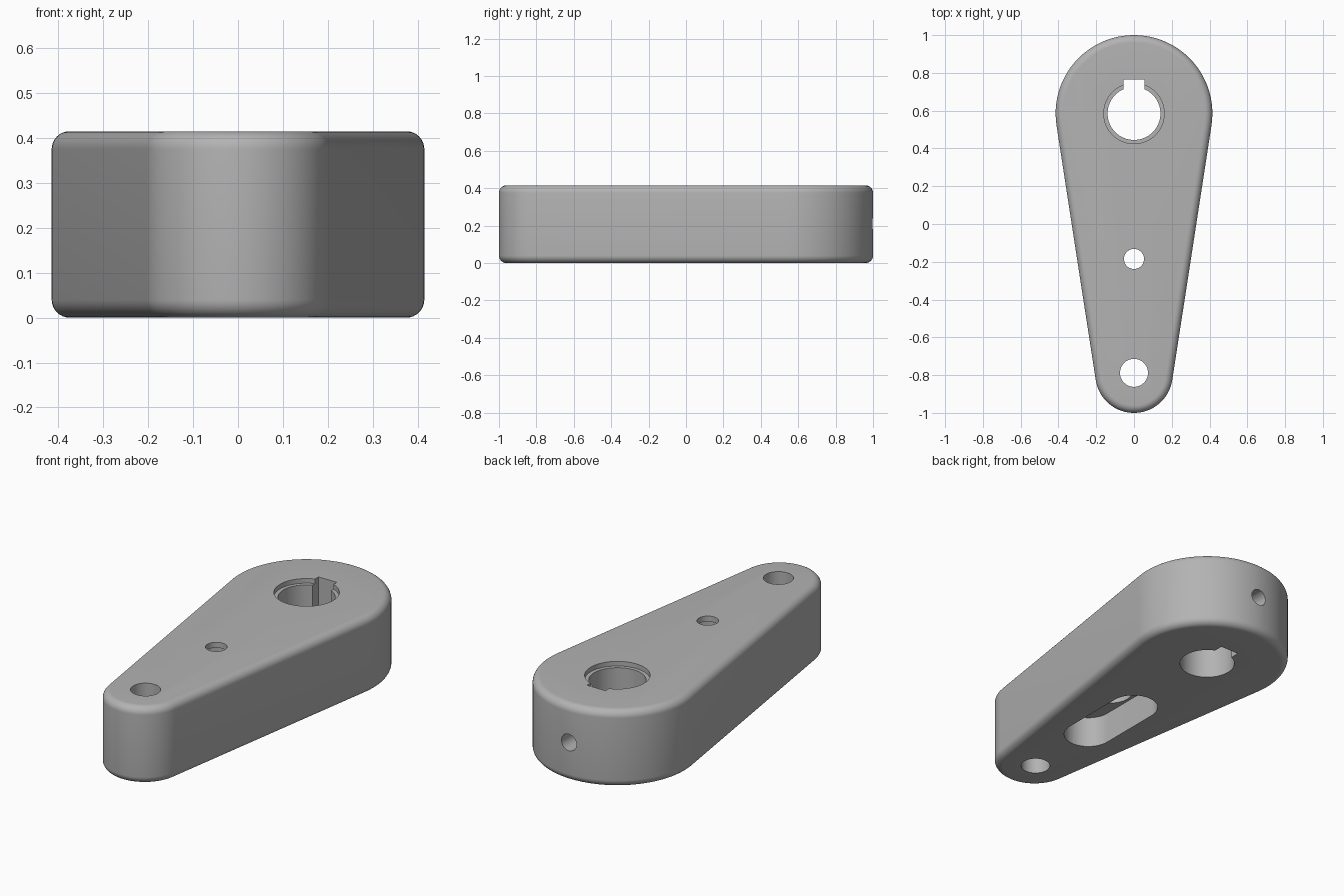
import bpy, bmesh
from math import sin, cos, pi, asin

cube = bpy.data.objects.get("Cube")
if cube:
    bpy.data.objects.remove(cube, do_unlink=True)

HEIGHT, FILLET = 0.415, 0.04
BIG_Y, BIG_R = 0.585, 0.415
SMALL_Y, SMALL_R = -0.795, 0.205
SLOT_Y = -0.185

steel = bpy.data.materials.new("satin_grey")
steel.use_nodes = True
GREY = (0.45, 0.45, 0.45, 1)
steel.diffuse_color = GREY
steel.node_tree.nodes["Principled BSDF"].inputs["Base Color"].default_value = GREY


def capsule(y_back, r_back, y_front, r_front, n=48):
    """Outline of two round ends joined by their tangent lines."""
    t = asin((r_back - r_front) / (y_back - y_front))
    ends = ((y_back, r_back, -t, pi + t), (y_front, r_front, pi + t, 2 * pi - t))
    pts = []
    for y, r, a, b in ends:
        angles = [a + (b - a) * i / n for i in range(n + 1)]
        pts += [(r * cos(k), y + r * sin(k)) for k in angles]
    return pts


def circle(y, r, n=64):
    return [(r * cos(2 * pi * i / n), y + r * sin(2 * pi * i / n)) for i in range(n)]


def loft(name, sections):
    """Solid through stacked outlines, each given as (outline, z)."""
    bm = bmesh.new()
    rings = [[bm.verts.new((x, y, z)) for x, y in pts] for pts, z in sections]
    for low, high in zip(rings, rings[1:]):
        for i in range(len(low)):
            j = (i + 1) % len(low)
            bm.faces.new((low[i], low[j], high[j], high[i]))
    bm.faces.new(rings[0][::-1])
    bm.faces.new(rings[-1])
    bmesh.ops.recalc_face_normals(bm, faces=bm.faces)
    mesh = bpy.data.meshes.new(name)
    bm.to_mesh(mesh)
    bm.free()
    obj = bpy.data.objects.new(name, mesh)
    bpy.context.collection.objects.link(obj)
    mesh.materials.append(steel)
    return obj


def prism(name, outline, z0, z1):
    return loft(name, [(outline, z0), (outline, z1)])


# Tapered arm body with rounded top and bottom rims
quarter = [(FILLET * (1 - sin(a)), FILLET * (1 - cos(a)))
           for a in [pi / 2 * i / 8 for i in range(9)]]
levels = quarter + [(inset, HEIGHT - z) for inset, z in reversed(quarter)]
arm = loft("lever_arm", [
    (capsule(BIG_Y, BIG_R - inset, SMALL_Y, SMALL_R - inset), z) for inset, z in levels])

# Shaft bore, its shallow counterbore and the keyway
cutters = [
    prism("bore_cutter", circle(BIG_Y, 0.14), -0.1, 0.6),
    prism("counterbore_cutter", circle(BIG_Y, 0.16), HEIGHT - 0.025, 0.6),
    prism("keyway_cutter", [(-0.055, BIG_Y), (0.055, BIG_Y),
                            (0.055, 0.765), (-0.055, 0.765)], -0.1, 0.6),
    # Pin hole in the narrow end
    prism("pin_hole_cutter", circle(-0.788, 0.074), -0.1, 0.6),
    # Underside slot, the round pocket above it and the small top hole
    prism("slot_cutter", capsule(SLOT_Y + 0.18, 0.125, SLOT_Y - 0.18, 0.125, 24), -0.1, 0.17),
    prism("pocket_cutter", circle(SLOT_Y, 0.11), 0.1, HEIGHT - 0.03),
    prism("top_hole_cutter", circle(SLOT_Y, 0.053), 0.1, 0.6),
]

# Set screw hole from the back into the keyway
screw = prism("screw_hole_cutter", circle(0, 0.045, 32), 0, 0.5)
screw.rotation_euler.x = -pi / 2
screw.location = (0, 0.65, 0.21)
cutters.append(screw)

bpy.context.view_layer.objects.active = arm
for cutter in cutters:
    cutter.hide_render = True
    cut = arm.modifiers.new(cutter.name, "BOOLEAN")
    cut.operation = "DIFFERENCE"
    cut.solver = "EXACT"
    cut.object = cutter
    bpy.ops.object.modifier_apply(modifier=cut.name)
for cutter in cutters:
    bpy.data.objects.remove(cutter, do_unlink=True)

# Smooth curved walls, crisp hole rims
bpy.ops.object.select_all(action="DESELECT")
arm.select_set(True)
bpy.ops.object.shade_smooth_by_angle(angle=pi / 6)
